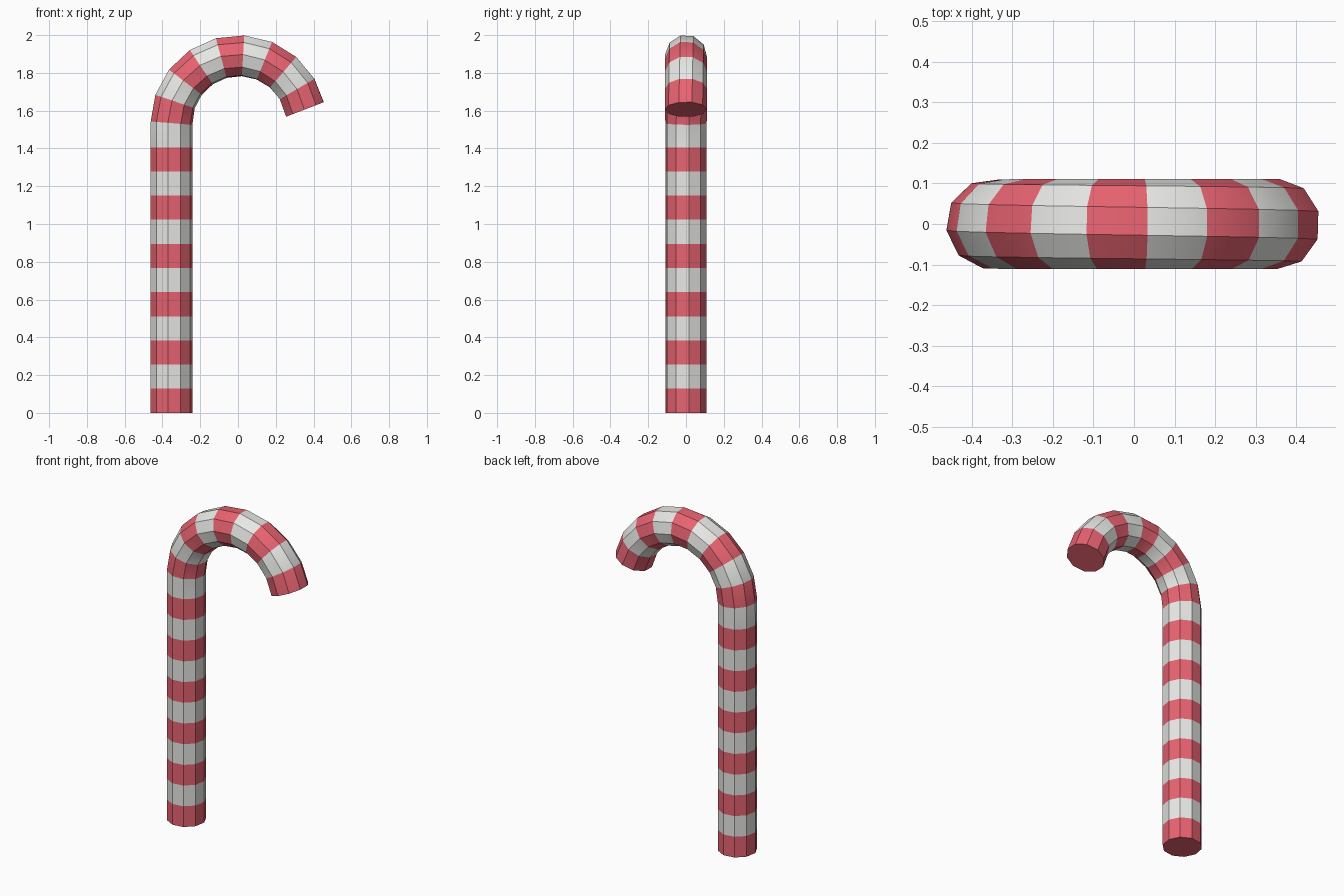
import bpy, bmesh
from math import sin, cos, radians
from mathutils import Vector

cube = bpy.data.objects.get("Cube")
if cube:
    bpy.data.objects.remove(cube, do_unlink=True)


def make_material(name, color):
    mat = bpy.data.materials.new(name)
    mat.use_nodes = True
    mat.diffuse_color = color
    mat.node_tree.nodes["Principled BSDF"].inputs["Base Color"].default_value = color
    return mat


SIDES, TUBE_R = 10, 0.1115
STRAIGHT, ARC = 12, 9                 # stripe counts
ARC_R, ARC_X, ARC_Z = 0.357, 0.005, 1.534
STEP = 18.7                           # degrees of bend per stripe
TWIST = -1.3                          # slight roll per stripe along the hook

# Centre line: upright shaft, then the hook
path = [Vector((ARC_X - ARC_R, 0, ARC_Z * i / STRAIGHT)) for i in range(STRAIGHT + 1)]
for i in range(1, ARC + 1):
    a = radians(180 - STEP * i)
    path.append(Vector((ARC_X + ARC_R * cos(a), 0, ARC_Z + ARC_R * sin(a))))

# Sweep a ten-sided section along the centre line
bm = bmesh.new()
side = Vector((0, 1, 0))
rings = []
for i, centre in enumerate(path):
    before = (centre - path[i - 1]).normalized() if i else Vector()
    after = (path[i + 1] - centre).normalized() if i + 1 < len(path) else Vector()
    tangent = (before + after).normalized()
    outward = tangent.cross(side)
    phase = -8 + TWIST * max(0, i - STRAIGHT)
    ring = []
    for k in range(SIDES):
        a = radians(phase + 360 * k / SIDES)
        ring.append(bm.verts.new(centre + TUBE_R * (cos(a) * outward + sin(a) * side)))
    rings.append(ring)

# Alternate the stripe colour from one ring to the next
for i, (low, high) in enumerate(zip(rings, rings[1:])):
    for k in range(SIDES):
        n = (k + 1) % SIDES
        face = bm.faces.new((low[k], low[n], high[n], high[k]))
        face.material_index = i % 2

# Red end caps
bm.faces.new(rings[0])
bm.faces.new(rings[-1])
bmesh.ops.recalc_face_normals(bm, faces=bm.faces)

mesh = bpy.data.meshes.new("striped_cane")
bm.to_mesh(mesh)
bm.free()
mesh.materials.append(make_material("candy red", (0.80, 0.125, 0.165, 1)))
mesh.materials.append(make_material("candy white", (0.80, 0.80, 0.78, 1)))

cane = bpy.data.objects.new("striped_cane", mesh)
bpy.context.collection.objects.link(cane)
bpy.ops.object.select_all(action="DESELECT")
cane.select_set(True)
bpy.context.view_layer.objects.active = cane
bpy.ops.object.shade_smooth_by_angle(angle=radians(30))
